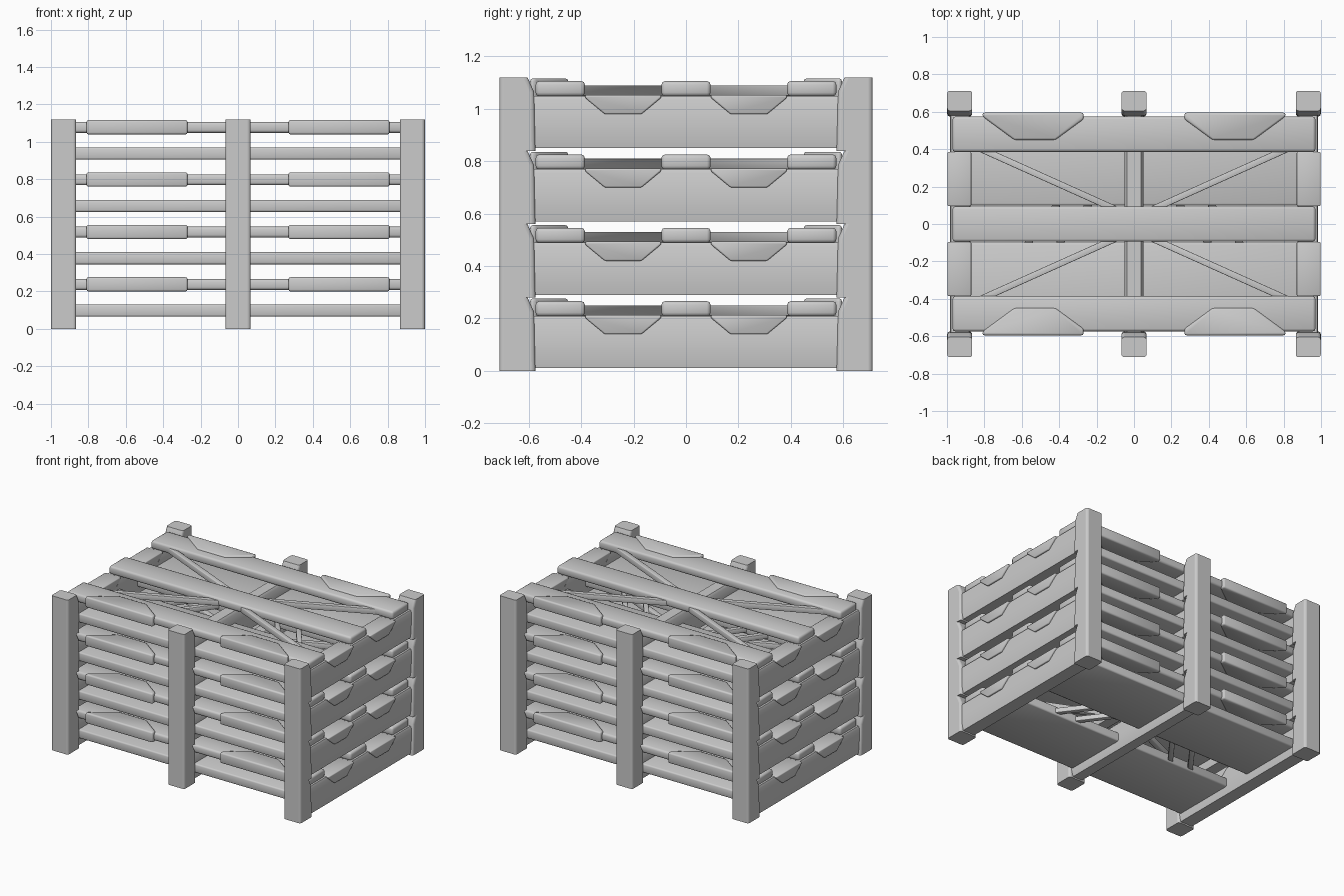
import bpy, bmesh, math
from mathutils import Vector

old = bpy.data.objects.get("Cube")
if old:
    bpy.data.objects.remove(old, do_unlink=True)

TIERS, PITCH = 4, 0.28

grey = bpy.data.materials.new("plain_grey")
grey.use_nodes = True
grey.diffuse_color = (0.6, 0.6, 0.6, 1)
grey.node_tree.nodes["Principled BSDF"].inputs["Base Color"].default_value = (0.6, 0.6, 0.6, 1)


def prism(name, outline, start, end, bevel=0.01):
    """Extrude an outline; start and end map each 2D point to a 3D point."""
    bm = bmesh.new()
    a = [bm.verts.new(start(u, v)) for u, v in outline]
    b = [bm.verts.new(end(u, v)) for u, v in outline]
    n = len(a)
    bm.faces.new(a)
    bm.faces.new(b[::-1])
    for i in range(n):
        j = (i + 1) % n
        bm.faces.new((a[j], a[i], b[i], b[j]))
    if bevel:
        bmesh.ops.bevel(bm, geom=bm.edges[:], offset=bevel, segments=2,
                        profile=0.5, affect='EDGES', clamp_overlap=True)
    bmesh.ops.recalc_face_normals(bm, faces=bm.faces[:])
    mesh = bpy.data.meshes.new(name)
    bm.to_mesh(mesh)
    bm.free()
    mesh.materials.append(grey)
    obj = bpy.data.objects.new(name, mesh)
    bpy.context.collection.objects.link(obj)
    bpy.ops.object.select_all(action='DESELECT')
    obj.select_set(True)
    bpy.context.view_layer.objects.active = obj
    bpy.ops.object.shade_smooth_by_angle(angle=math.radians(50))
    # Repeat every part up the stack
    arr = obj.modifiers.new("tiers", 'ARRAY')
    arr.count = TIERS
    arr.use_relative_offset = False
    arr.use_constant_offset = True
    arr.constant_offset_displace = (0, 0, PITCH)
    return obj


def along_x(name, yz, x0, x1, bevel=0.01):
    return prism(name, yz, lambda y, z: (x0, y, z), lambda y, z: (x1, y, z), bevel)


def along_y(name, xz, y0, y1, bevel=0.01):
    return prism(name, xz, lambda x, z: (x, y0, z), lambda x, z: (x, y1, z), bevel)


def along_z(name, xy, z0, z1, bevel=0.01):
    return prism(name, xy, lambda x, y: (x, y, z0), lambda x, y: (x, y, z1), bevel)


def rect(u0, u1, v0, v1):
    return [(u0, v0), (u1, v0), (u1, v1), (u0, v1)]


def stick(name, p, q, width, z0, z1):
    """Flat bar between two points in plan."""
    p, q = Vector(p), Vector(q)
    d = (q - p).normalized() * width / 2
    s = Vector((-d.y, d.x))
    return along_z(name, [p + s, q + s, q - s, p - s], z0, z1, 0.004)


SIDES = ((-1, "right"), (1, "left"))
ENDS = ((-1, "front"), (1, "back"))

# Posts with a sloped inner top
for sy, end in ENDS:
    for x, where in ((-0.932, "right"), (0, "middle"), (0.932, "left")):
        yz = [(sy * y, z) for y, z in
              ((0.575, 0), (0.712, 0), (0.712, PITCH), (0.605, PITCH), (0.58, 0.225))]
        post = along_x(f"{end}_{where}_post", yz, x - 0.067, x + 0.067, 0)
        bm = bmesh.new()
        bm.from_mesh(post.data)
        upright = [e for e in bm.edges
                   if abs((e.verts[0].co - e.verts[1].co).normalized().z) > 0.8]
        bmesh.ops.bevel(bm, geom=upright, offset=0.015, segments=3,
                        profile=0.5, affect='EDGES')
        bm.to_mesh(post.data)
        bm.free()
        bpy.ops.object.shade_smooth_by_angle(angle=math.radians(35))

# Cross beams along the depth
for x, half, top, where in ((-0.93, 0.055, 0.048, "right"), (0, 0.05, 0.038, "middle"),
                            (0.93, 0.055, 0.048, "left")):
    xz = [(x - top, 0.01), (x + top, 0.01), (x + half, 0.055),
          (x + half, 0.195), (x + top, 0.21), (x - top, 0.21),
          (x - half, 0.195), (x - half, 0.055)]
    along_y(f"{where}_cross_beam", xz, -0.58, 0.58, 0)

# Floor panels and top boards
for sy, end in ENDS:
    along_x(f"{end}_floor_panel", rect(*sorted((sy * 0.1, sy * 0.575)), 0.065, 0.13),
            -0.94, 0.94)
for y, where in ((-0.48, "front"), (0, "middle"), (0.48, "back")):
    along_x(f"{where}_top_board", rect(y - 0.094, y + 0.094, 0.208, 0.266), -0.97, 0.97, 0.014)

for sx, side in SIDES:
    for sy, end in ENDS:
        # Tapered grips on the long boards
        xy = [(sx * x, sy * y) for x, y in
              ((0.27, 0.595), (0.81, 0.595), (0.81, 0.575), (0.64, 0.45),
               (0.42, 0.45), (0.27, 0.56))]
        along_z(f"{end}_{side}_board_grip", xy, 0.2, 0.276, 0.012)
        # Tapered grips hanging on the end beams
        yz = [(sy * y, z) for y, z in
              ((0.095, 0.213), (0.385, 0.213), (0.385, 0.202), (0.31, 0.14),
               (0.17, 0.14), (0.095, 0.202))]
        along_x(f"{end}_{side}_end_grip", yz, sx * 0.87, sx * 0.997, 0.008)
        # Diagonal braces under the boards
        stick(f"{end}_{side}_brace", (sx * 0.86, sy * 0.42), (sx * 0.08, sy * 0.07),
              0.035, 0.21, 0.25)
    # Slanted ties between the floor panels
    for i, x in enumerate((0.23, 0.4)):
        stick(f"{side}_floor_tie_{i + 1}", (sx * x, 0.12), (sx * (x + 0.18), -0.12),
              0.035, 0.08, 0.115)
